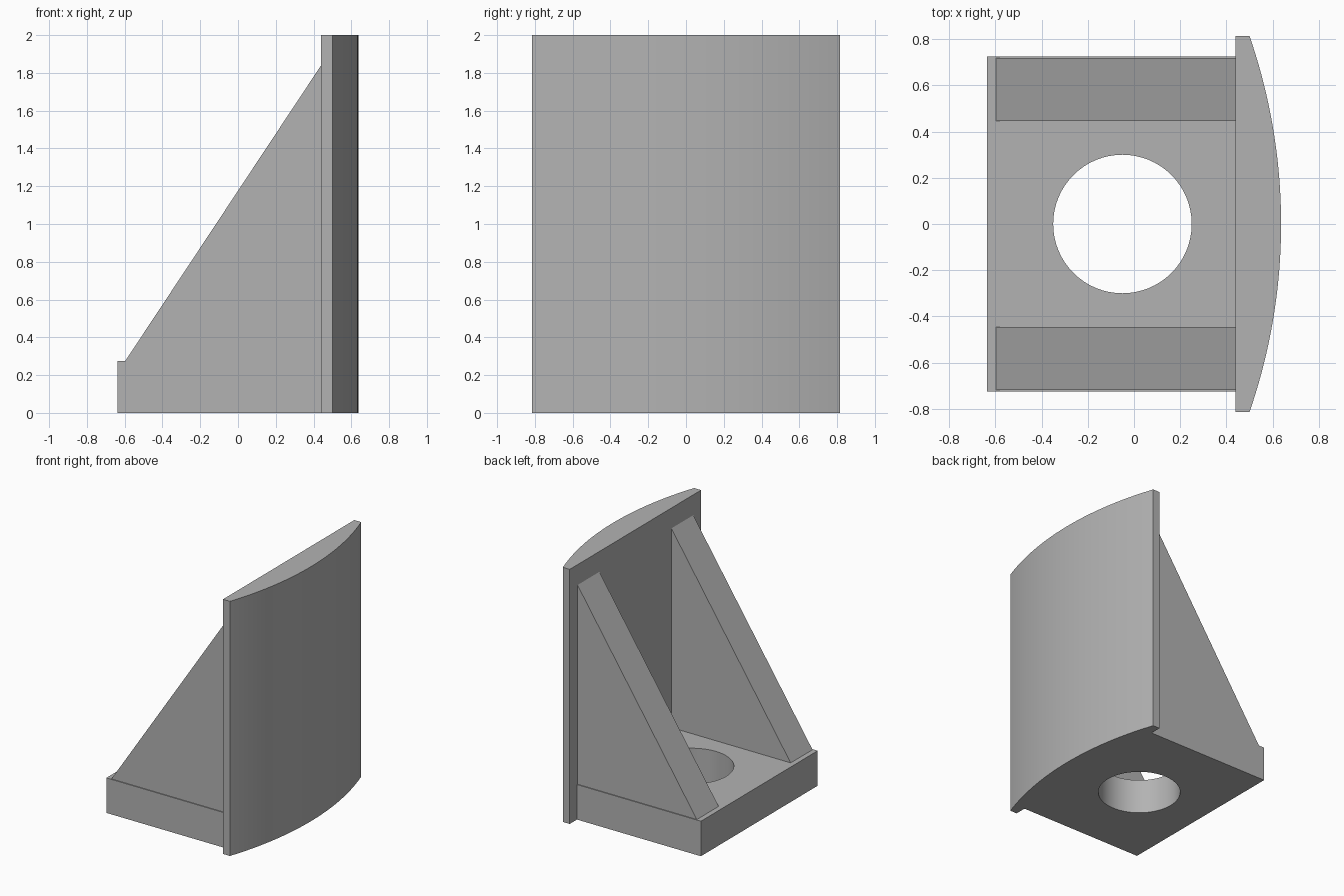
import bpy
import bmesh
import math
from mathutils import Vector

old = bpy.data.objects.get("Cube")
if old:
    bpy.data.objects.remove(old, do_unlink=True)

grey = bpy.data.materials.new("plain grey")
grey.use_nodes = True
colour = (0.45, 0.45, 0.45, 1)
grey.diffuse_color = colour
grey.node_tree.nodes["Principled BSDF"].inputs["Base Color"].default_value = colour


def prism(name, outline, sweep):
    """Extrude a closed outline of 3D points along the sweep vector."""
    bm = bmesh.new()
    face = bm.faces.new([bm.verts.new(p) for p in outline])
    grown = bmesh.ops.extrude_face_region(bm, geom=[face], use_keep_orig=True)
    moved = [v for v in grown["geom"] if isinstance(v, bmesh.types.BMVert)]
    bmesh.ops.translate(bm, verts=moved, vec=Vector(sweep))
    bmesh.ops.recalc_face_normals(bm, faces=bm.faces)
    mesh = bpy.data.meshes.new(name)
    bm.to_mesh(mesh)
    bm.free()
    mesh.materials.append(grey)
    obj = bpy.data.objects.new(name, mesh)
    bpy.context.collection.objects.link(obj)
    return obj


def smooth(obj):
    bpy.ops.object.select_all(action="DESELECT")
    obj.select_set(True)
    bpy.context.view_layer.objects.active = obj
    bpy.ops.object.shade_smooth_by_angle(angle=math.radians(30))


BACK = 0.44     # flat side of the upright plate
BASE_TOP = 0.275

# Upright plate: flat behind, shallow arc on the outer side
half, edge, bulge = 0.815, 0.50, 0.637
sagitta = bulge - edge
radius = (half ** 2 + sagitta ** 2) / (2 * sagitta)
spread = math.asin(half / radius)
steps = 40
outline = [(BACK, half, 0), (BACK, -half, 0)]
for i in range(steps + 1):
    a = spread * (2 * i / steps - 1)
    outline.append((bulge - radius * (1 - math.cos(a)), radius * math.sin(a), 0))
plate = prism("curved_plate", outline, (0, 0, 2))
smooth(plate)

# Base block with a round through hole
base = prism("base_block", [(-0.637, -0.725, 0), (BACK, -0.725, 0),
                            (BACK, 0.725, 0), (-0.637, 0.725, 0)], (0, 0, BASE_TOP))
circle = [(-0.05 + 0.3 * math.cos(math.tau * i / 64), 0.3 * math.sin(math.tau * i / 64), -0.1)
          for i in range(64)]
cutter = prism("hole_cutter", circle, (0, 0, 0.6))
cutter.hide_render = True
cut = base.modifiers.new("hole", "BOOLEAN")
cut.operation = "DIFFERENCE"
cut.solver = "EXACT"
cut.object = cutter
bpy.context.view_layer.objects.active = base
bpy.ops.object.modifier_apply(modifier=cut.name)
bpy.data.objects.remove(cutter, do_unlink=True)
smooth(base)

# Pair of triangular gussets
for name, y in (("left_gusset", 0.447), ("right_gusset", -0.718)):
    prism(name, [(-0.597, y, BASE_TOP), (BACK, y, BASE_TOP), (BACK, y, 1.84)], (0, 0.271, 0))
